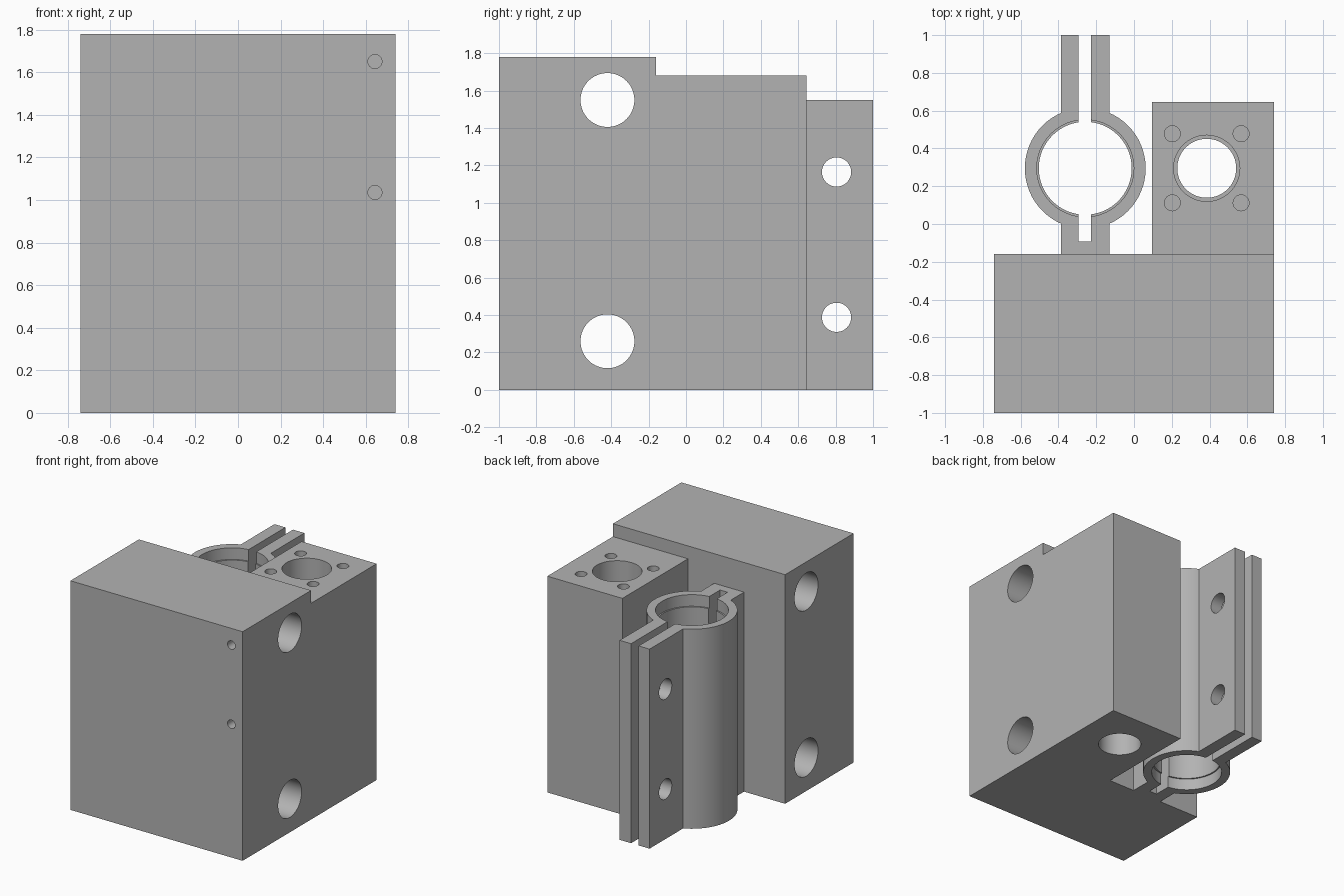
import bpy
from math import radians

if "Cube" in bpy.data.objects:
    bpy.data.objects.remove(bpy.data.objects["Cube"], do_unlink=True)

grey = bpy.data.materials.new("plain grey")
grey.use_nodes = True
colour = (0.45, 0.45, 0.45, 1)
grey.diffuse_color = colour
grey.node_tree.nodes["Principled BSDF"].inputs["Base Color"].default_value = colour

TURN = {"x": (0, radians(90), 0), "y": (radians(90), 0, 0), "z": (0, 0, 0)}


def box(name, low, high):
    bpy.ops.mesh.primitive_cube_add(size=1, location=[(a + b) / 2 for a, b in zip(low, high)])
    ob = bpy.context.object
    ob.name = name
    ob.scale = [b - a for a, b in zip(low, high)]
    ob.data.materials.append(grey)
    return ob


def rod(name, axis, centre, radius, start, end):
    """Cylinder along an axis; centre gives the other two coordinates in order."""
    place = list(centre)
    place.insert("xyz".index(axis), (start + end) / 2)
    bpy.ops.mesh.primitive_cylinder_add(vertices=64, radius=radius, depth=end - start,
                                        location=place, rotation=TURN[axis])
    ob = bpy.context.object
    ob.name = name
    ob.data.materials.append(grey)
    return ob


def combine(target, tool, operation):
    mod = target.modifiers.new(operation, "BOOLEAN")
    mod.operation, mod.solver, mod.object = operation, "EXACT", tool
    bpy.context.view_layer.objects.active = target
    bpy.ops.object.modifier_apply(modifier=mod.name)
    bpy.data.objects.remove(tool, do_unlink=True)


# Main body, nut block and split clamp, joined into one solid
body = box("carriage_body", (-0.74, -1, 0), (0.74, -0.16, 1.78))
bpy.ops.object.transform_apply(location=True, rotation=False, scale=True)
nut = (0.385, 0.295)
bearing = (-0.258, 0.295)
top = 1.55
combine(body, box("nut_block", (0.095, -0.4, 0), (0.74, 0.645, 1.68)), "UNION")
clamp = rod("clamp_ring", "z", bearing, 0.32, 0, top)
combine(clamp, box("clamp_tabs", (-0.387, -0.4, 0), (-0.13, 1, top)), "UNION")
combine(body, clamp, "UNION")

cutters = []

# Cross holes through the body
for z in (0.26, 1.55):
    cutters.append(rod("cross_hole", "x", (-0.42, z), 0.144, -1, 1))

# Small blind holes in the front
for z in (1.035, 1.65):
    cutters.append(rod("front_hole", "y", (0.643, z), 0.033, -1.1, -0.65))

# Stepped nut bore with four blind screw holes
cutters.append(rod("nut_bore", "z", nut, 0.156, -0.1, 1.5))
cutters.append(rod("nut_seat", "z", nut, 0.175, 1.2, 1.8))
for dx in (-0.182, 0.182):
    for dy in (-0.183, 0.183):
        cutters.append(rod("screw_hole", "z", (nut[0] + dx, nut[1] + dy), 0.042, 1.3, 1.8))

# Bearing bore widened at both ends, slot and clamping holes
cutters.append(rod("bearing_bore", "z", bearing, 0.246, -0.1, 1.7))
cutters.append(rod("lower_seat", "z", bearing, 0.257, -0.1, 0.09))
cutters.append(rod("upper_seat", "z", bearing, 0.257, top - 0.09, 1.7))
cutters.append(box("clamp_slot", (-0.293, -0.092, -0.1), (-0.228, 1.1, 1.7)))
for z in (0.388, 1.165):
    cutters.append(rod("clamp_hole", "x", (0.805, z), 0.078, -0.6, 0))

for cutter in cutters:
    combine(body, cutter, "DIFFERENCE")

bpy.ops.object.select_all(action="DESELECT")
body.select_set(True)
bpy.context.view_layer.objects.active = body
bpy.ops.object.shade_smooth_by_angle(angle=radians(30))
